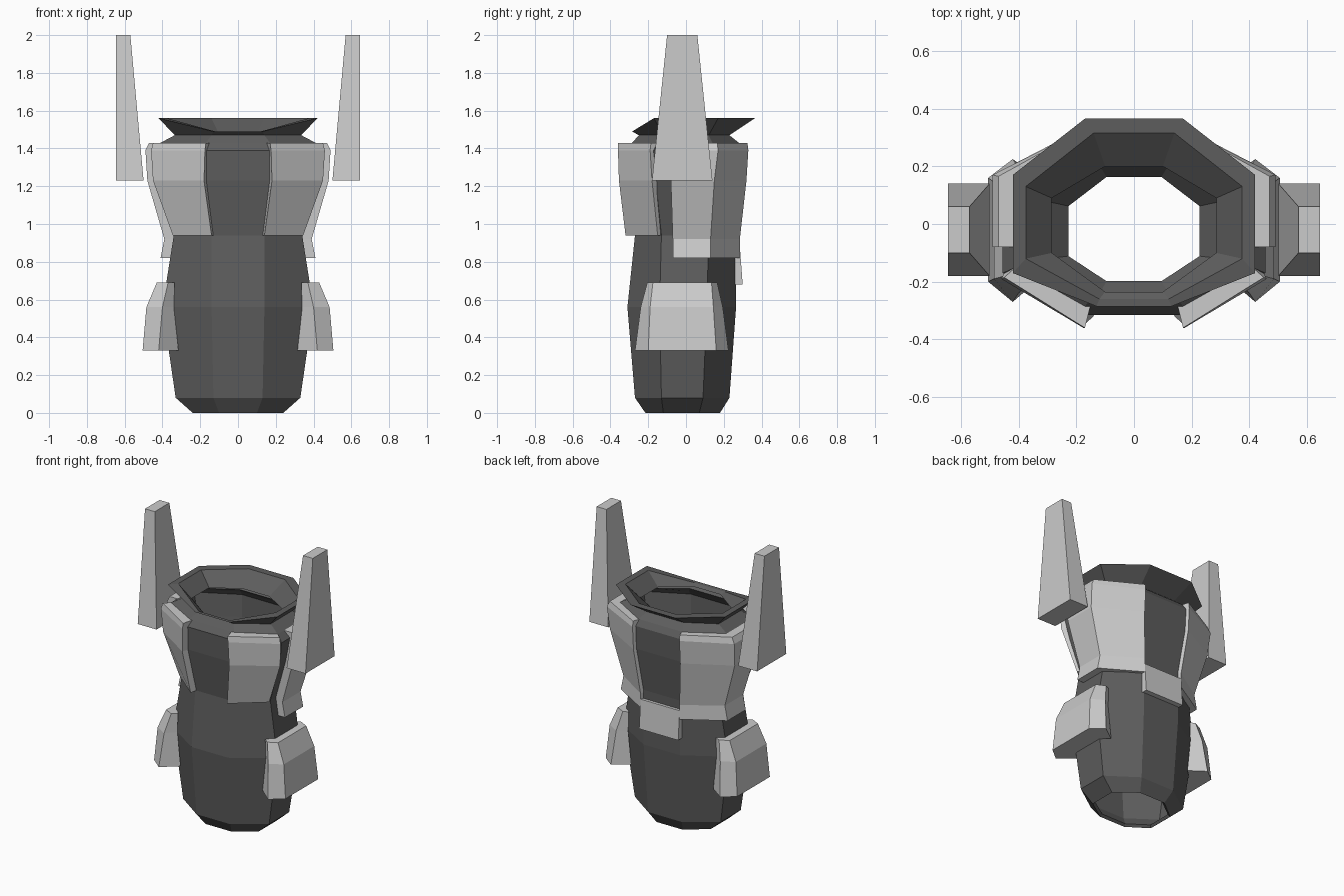
import bpy, bmesh

if "Cube" in bpy.data.objects:
    bpy.data.objects.remove(bpy.data.objects["Cube"])

dark = bpy.data.materials.new("dark_grey")
dark.diffuse_color = (0.11, 0.11, 0.11, 1)
dark.use_nodes = True
dark.node_tree.nodes["Principled BSDF"].inputs["Base Color"].default_value = dark.diffuse_color


def loft(name, rings, caps=True, closed=False, mat=None):
    """Skin a stack of rings (lists of 3D points) into one flat-shaded object."""
    bm = bmesh.new()
    loops = [[bm.verts.new(p) for p in r] for r in rings]
    pairs = list(zip(loops, loops[1:]))
    if closed:
        pairs.append((loops[-1], loops[0]))
    for lo, hi in pairs:
        n = len(lo)
        for i in range(n):
            j = (i + 1) % n
            bm.faces.new((lo[i], lo[j], hi[j], hi[i]))
    if caps:
        bm.faces.new(loops[0][::-1])
        bm.faces.new(loops[-1])
    bmesh.ops.recalc_face_normals(bm, faces=bm.faces)
    me = bpy.data.meshes.new(name)
    bm.to_mesh(me)
    bm.free()
    ob = bpy.data.objects.new(name, me)
    bpy.context.collection.objects.link(ob)
    if mat:
        me.materials.append(mat)
    return ob


def pair(name, levels):
    """Loft plan outlines (z, [(x, y)...]) on the right and mirrored on the left."""
    for side, s in (("right", 1), ("left", -1)):
        loft(f"{name}_{side}", [[(s * x, y, z) for x, y in pts] for z, pts in levels])


def octagon(z, w, a, yf, y1, y2, yb, zf=None, af=None):
    """Stretched octagon; the front edge may have its own height and width."""
    zf, af = zf or z, af or a
    return [(-af, yf, zf), (af, yf, zf), (w, y1, z), (w, y2, z),
            (a, yb, z), (-a, yb, z), (-w, y2, z), (-w, y1, z)]


# torso tube, open at both ends
body = loft("torso", [octagon(*r) for r in (
    (0.00, .24, .10, -.215, -.12, .07, .18),
    (0.08, .33, .13, -.27, -.13, .09, .23),
    (0.56, .40, .14, -.31, -.14, .11, .265),
    (0.94, .34, .14, -.27, -.13, .12, .265),
    (1.23, .425, .17, -.31, -.16, .14, .30),
    (1.39, .455, .175, -.315, -.17, .155, .305),
    (1.43, .41, .17, -.285, -.15, .14, .28),
    (1.47, .335, .14, -.25, -.12, .12, .23))], caps=False, mat=dark)
mod = body.modifiers.new("wall", 'SOLIDIFY')
mod.thickness = 0.022
mod.offset = -1

# flared collar, low at the front
loft("collar", [
    octagon(1.47, .335, .14, -.25, -.12, .12, .23),
    octagon(1.56, .42, .17, -.285, -.17, .17, .365, 1.49, .13),
    octagon(1.56, .375, .14, -.26, -.12, .13, .315, 1.49, .12),
    octagon(1.475, .285, .10, -.235, -.10, .09, .20)],
    caps=False, closed=True, mat=dark)

# chest plates on the front diagonals
pair("chest_plate", [
    (0.94, [(.14, -.32), (.345, -.15), (.33, -.125), (.13, -.265)]),
    (1.23, [(.18, -.355), (.45, -.18), (.42, -.15), (.165, -.30)]),
    (1.39, [(.175, -.36), (.46, -.19), (.445, -.16), (.165, -.31)]),
    (1.43, [(.17, -.36), (.45, -.185), (.41, -.15), (.15, -.28)])])

# plates wrapping the sides and back diagonals
pair("back_plate", [
    (0.82, [(.41, -.07), (.41, .13), (.15, .285), (.14, .25), (.35, .11), (.35, -.07)]),
    (0.92, [(.39, -.07), (.39, .13), (.15, .285), (.14, .255), (.335, .115), (.335, -.07)]),
    (1.23, [(.48, -.08), (.48, .15), (.18, .32), (.165, .29), (.42, .135), (.42, -.08)]),
    (1.39, [(.49, -.08), (.49, .17), (.18, .33), (.17, .295), (.445, .15), (.445, -.08)]),
    (1.43, [(.47, -.08), (.47, .165), (.18, .325), (.16, .27), (.41, .135), (.41, -.08)])])

# belt panel on the back
loft("back_belt", [[(-.15, y0, z), (.15, y0, z), (.15, y1, z), (-.15, y1, z)]
                   for z, y0, y1 in ((.68, .255, .30), (.88, .25, .285))])

# hip guards
pair("hip_guard", [(z, [(o1, f1), (o2, f2), (o2, b2), (o1, b1),
                        (i1, .15), (i2, .10), (i2, -.12), (i1, -.18)])
                   for z, o1, f1, o2, f2, b2, b1, i1, i2 in (
    (0.33, .42, -.27, .505, -.20, .16, .225, .315, .37),
    (0.56, .40, -.24, .485, -.19, .145, .195, .34, .39),
    (0.69, .37, -.205, .43, -.175, .135, .165, .335, .375))])

# floating shoulder fins
pair("shoulder_fin", [(z, [(x, y0), (.645, y0), (.645, y1), (x, y1)])
                      for z, x, y0, y1 in ((1.23, .50, -.18, .14), (2.0, .57, -.10, .06))])
